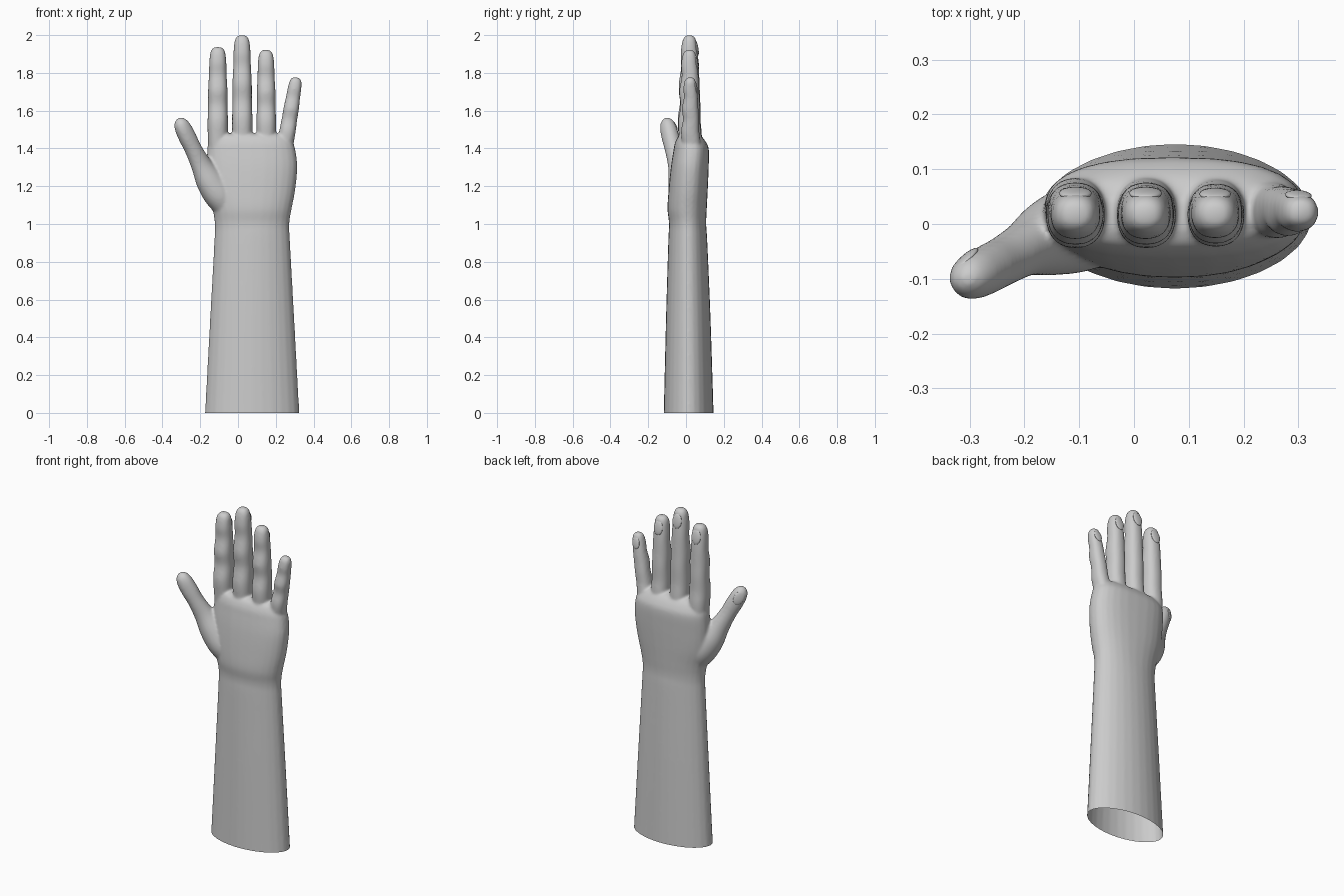
import bpy, bmesh, math
from mathutils import Vector, Matrix

if "Cube" in bpy.data.objects:
    bpy.data.objects.remove(bpy.data.objects["Cube"])

N = 28


def spline(rows, steps=5):
    """Catmull-Rom interpolation through rows of numbers."""
    out = []
    for i in range(len(rows) - 1):
        a, b, c, d = (rows[max(i - 1, 0)], rows[i], rows[i + 1], rows[min(i + 2, len(rows) - 1)])
        for s in range(steps):
            t = s / steps
            out.append([0.5 * (2 * q + (r - p) * t + (2 * p - 5 * q + 4 * r - e) * t * t
                               + (3 * q - p - 3 * r + e) * t ** 3)
                        for p, q, r, e in zip(a, b, c, d)])
    return out + [list(rows[-1])]


def loft(bm, rows, u, v):
    """Skin closed rings; each row is centre x, y, z, half width, half depth, squareness."""
    rings = []
    for x, y, z, w, d, p in spline(rows):
        ring = []
        for k in range(N):
            a = 2 * math.pi * k / N
            c, s = math.cos(a), math.sin(a)
            cu = math.copysign(abs(c) ** (2 / p), c) * w
            cv = math.copysign(abs(s) ** (2 / p), s) * d
            ring.append(bm.verts.new(Vector((x, y, z)) + u * cu + v * cv))
        rings.append(ring)
    for r0, r1 in zip(rings, rings[1:]):
        for k in range(N):
            j = (k + 1) % N
            bm.faces.new((r0[k], r0[j], r1[j], r1[k]))
    bm.faces.new(rings[0][::-1])
    bm.faces.new(rings[-1])


X, Y = Vector((1, 0, 0)), Vector((0, 1, 0))
bm = bmesh.new()

# forearm and palm: z, x min, x max, y min, y max, squareness
body = [(-0.1, -.181, .331, -.122, .149, 1.95), (0, -.175, .325, -.118, .146, 1.95),
        (.5, -.148, .298, -.106, .13, 1.95), (.9, -.126, .276, -.094, .113, 2),
        (1.0, -.123, .272, -.09, .107, 2.1), (1.08, -.135, .284, -.098, .11, 2.2),
        (1.18, -.158, .303, -.092, .115, 2.3), (1.3, -.165, .314, -.08, .12, 2.4),
        (1.39, -.163, .304, -.066, .121, 2.5), (1.43, -.158, .29, -.058, .108, 2.5),
        (1.465, -.148, .262, -.04, .08, 2.5), (1.478, -.12, .22, -.015, .045, 2.5)]
loft(bm, [((a + b) / 2, (c + d) / 2, z, (b - a) / 2, (d - c) / 2, p)
          for z, a, b, c, d, p in body], X, Y)

# fingers: root, tip, half width
fingers = [((-.107, .02, 1.46), (-.107, .018, 1.937), .054),
           ((.023, .02, 1.46), (.021, .018, 2.0), .054),
           ((.15, .02, 1.46), (.148, .018, 1.922), .052),
           ((.252, .025, 1.43), (.309, .022, 1.777), .043)]
# along finger: fraction, width scale, depth scale, offset towards the back
profile = [(-.25, .85, 1.0, .1), (0, .98, 1.14, .05), (.18, 1, 1.12, -.06), (.36, .95, .99, .06),
           (.52, .95, 1.02, -.04), (.69, .87, .86, .06), (.82, .84, .84, -.02),
           (.92, .76, .72, -.02), (.97, .62, .57, 0), (.993, .4, .36, 0), (1, .14, .14, 0)]
nails = []
for root, tip, r in fingers:
    a, b = Vector(root), Vector(tip)
    d = (b - a).normalized()
    u = (X - d * X.dot(d)).normalized()
    v = d.cross(u)
    rows = []
    for t, w, dep, off in profile:
        p = a.lerp(b, t) + v * off * r
        rows.append((*p, w * r, dep * r, 2.3))
    loft(bm, rows, u, v)
    nails.append((b - d * r * 1.25 + v * r * .7, u, v, d, r))

# thumb
axis = Vector((-.15, -.08, .33)).normalized()
v = Vector((-.62, .78, 0))
v = (v - axis * v.dot(axis)).normalized()
u = v.cross(axis)
thumb = [(-.045, .01, 1.06, .06, .06, 2), (-.095, -.005, 1.15, .085, .08, 2),
         (-.147, -.022, 1.23, .078, .071, 2), (-.195, -.043, 1.315, .057, .051, 2),
         (-.236, -.066, 1.395, .046, .045, 2.1), (-.268, -.083, 1.46, .047, .044, 2.2),
         (-.292, -.095, 1.51, .044, .041, 2.2), (-.306, -.102, 1.54, .034, .032, 2.2),
         (-.313, -.105, 1.556, .018, .016, 2.1), (-.315, -.106, 1.56, .006, .006, 2)]
loft(bm, thumb, u, v)
nails.append((Vector((-.289, -.094, 1.508)) + v * .034, u, v, axis, .053))

mesh = bpy.data.meshes.new("source")
bm.to_mesh(mesh)
bm.free()
source = bpy.data.objects.new("source", mesh)
bpy.context.collection.objects.link(source)

# fuse into one skin with soft joins
rem = source.modifiers.new("fuse", 'REMESH')
rem.mode = 'VOXEL'
rem.voxel_size = .007
sm = source.modifiers.new("soften", 'SMOOTH')
sm.factor, sm.iterations = .5, 10
skin = bpy.data.meshes.new_from_object(source.evaluated_get(bpy.context.evaluated_depsgraph_get()))
bpy.data.objects.remove(source)

# open the arm at z = 0
bm = bmesh.new()
bm.from_mesh(skin)
bmesh.ops.bisect_plane(bm, geom=bm.verts[:] + bm.edges[:] + bm.faces[:],
                       plane_co=(0, 0, 0), plane_no=(0, 0, 1), clear_inner=True)
for f in bm.faces:
    f.smooth = True
bm.to_mesh(skin)
bm.free()
hand = bpy.data.objects.new("hand_and_forearm", skin)
bpy.context.collection.objects.link(hand)

# nails
bm = bmesh.new()
for c, u, v, d, r in nails:
    rot = Matrix((u, v, d)).transposed().to_4x4()
    tilt = Matrix.Rotation(math.radians(10), 4, 'X')
    m = Matrix.Translation(c) @ rot @ tilt @ Matrix.Diagonal((r * .56, r * .17, r * .8, 1))
    bmesh.ops.create_uvsphere(bm, u_segments=20, v_segments=12, radius=1, matrix=m)
for f in bm.faces:
    f.smooth = True
nm = bpy.data.meshes.new("nails")
bm.to_mesh(nm)
bm.free()
bpy.context.collection.objects.link(bpy.data.objects.new("nails", nm))
